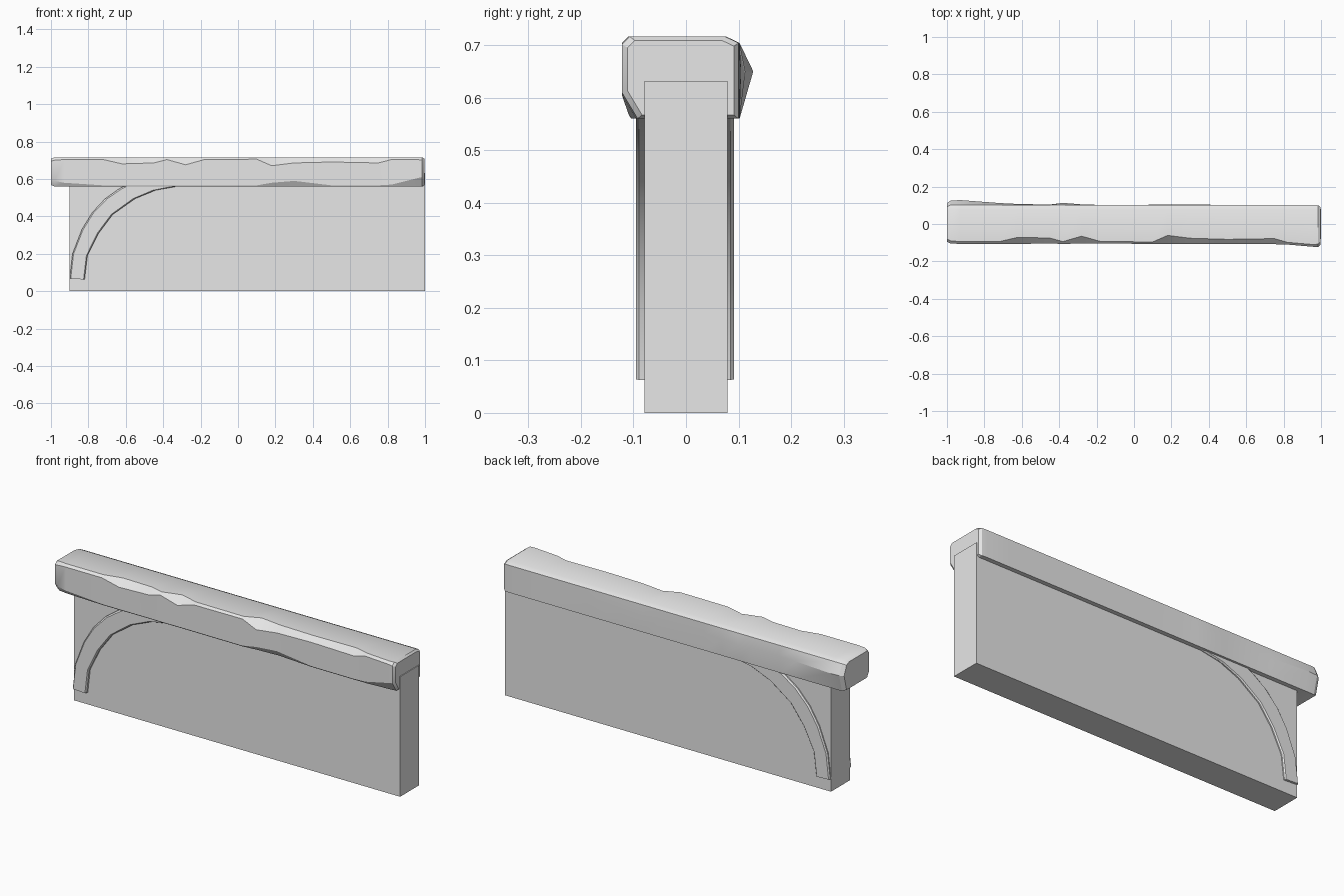
import bpy
import bmesh

cube = bpy.data.objects.get("Cube")
if cube:
    bpy.data.objects.remove(cube, do_unlink=True)

grey = bpy.data.materials.new("plain_grey")
grey.use_nodes = True
GREY = (0.8, 0.8, 0.8, 1)
grey.diffuse_color = GREY
for node in grey.node_tree.nodes:
    if node.type == 'BSDF_PRINCIPLED':
        node.inputs["Base Color"].default_value = GREY


def finish(name, bm, smooth_angle=None):
    """Turn a bmesh into a named object, with optional smooth shading."""
    bmesh.ops.recalc_face_normals(bm, faces=bm.faces)
    mesh = bpy.data.meshes.new(name)
    bm.to_mesh(mesh)
    bm.free()
    mesh.materials.append(grey)
    obj = bpy.data.objects.new(name, mesh)
    bpy.context.collection.objects.link(obj)
    if smooth_angle:
        bpy.ops.object.select_all(action='DESELECT')
        obj.select_set(True)
        bpy.context.view_layer.objects.active = obj
        bpy.ops.object.shade_smooth_by_angle(angle=smooth_angle)
    return obj


def loft(bm, rings):
    """Skin closed rings of points and cap both ends."""
    loops = [[bm.verts.new(p) for p in ring] for ring in rings]
    for a, b in zip(loops, loops[1:]):
        for i in range(len(a)):
            j = (i + 1) % len(a)
            bm.faces.new((a[i], a[j], b[j], b[i]))
    bm.faces.new(loops[0])
    bm.faces.new(loops[-1])


# Wall panel
bm = bmesh.new()
bmesh.ops.create_cube(bm, size=1)
for v in bm.verts:
    v.co.x = 1.0 if v.co.x > 0 else -0.9
    v.co.y *= 0.158
    v.co.z = 0.632 if v.co.z > 0 else 0
finish("wall_panel", bm)


# Rough-hewn top beam: x, front depth, back depth, upper and lower front chamfers
BOTTOM, TOP = 0.56, 0.716
STATIONS = [
    (-0.98, 0.105, 0.125, 0.015, 0.03),
    (-0.93, 0.106, 0.128, 0.012, 0.02),
    (-0.72, 0.106, 0.112, 0.012, 0.006),
    (-0.62, 0.106, 0.107, 0.035, 0.006),
    (-0.45, 0.105, 0.104, 0.03, 0.006),
    (-0.38, 0.106, 0.113, 0.012, 0.006),
    (-0.28, 0.105, 0.105, 0.04, 0.006),
    (-0.18, 0.105, 0.102, 0.012, 0.006),
    (0.1, 0.106, 0.103, 0.01, 0.006),
    (0.18, 0.106, 0.104, 0.045, 0.02),
    (0.3, 0.106, 0.104, 0.03, 0.03),
    (0.5, 0.107, 0.102, 0.025, 0.006),
    (0.75, 0.108, 0.102, 0.03, 0.006),
    (0.82, 0.11, 0.102, 0.012, 0.01),
    (0.96, 0.122, 0.102, 0.012, 0.045),
    (0.985, 0.122, 0.1, 0.015, 0.05),
]


def section(x, front, back, upper, lower):
    side = min(back, 0.102)
    return [(x, y, z) for y, z in (
        (-front + lower * 0.6, BOTTOM), (-front, BOTTOM + lower),
        (-front, TOP - upper), (-front + upper, TOP),
        (side - 0.025, TOP), (side, TOP - 0.012),
        (back, 0.65), (side, BOTTOM))]


def end_ring(ring, x, scale):
    """Copy a section, shrunk about its centre, to soften a beam end."""
    mid = (BOTTOM + TOP) / 2
    return [(x, y * scale, mid + (z - mid) * scale) for _, y, z in ring]


rings = [section(*s) for s in STATIONS]
rings.insert(0, end_ring(rings[0], -1.0, 0.9))
rings.append(end_ring(rings[-1], 0.996, 0.91))
bm = bmesh.new()
loft(bm, rings)
finish("top_beam", bm, 0.5)


# Curved braces, one on each side of the wall
OUTER = [(-0.9, 0.067), (-0.885, 0.2), (-0.835, 0.33), (-0.78, 0.42),
         (-0.71, 0.495), (-0.64, 0.545), (-0.57, 0.585)]
INNER = [(-0.82, 0.063), (-0.805, 0.19), (-0.745, 0.31), (-0.67, 0.41),
         (-0.55, 0.495), (-0.44, 0.54), (-0.3, 0.565)]
for name, side, depth in (("front_brace", -1, 0.095), ("back_brace", 1, 0.091)):
    bm = bmesh.new()
    rings = []
    for (ox, oz), (ix, iz) in zip(OUTER, INNER):
        # small chamfers along the exposed edges
        ex, ez = (ix - ox) * 0.07, (iz - oz) * 0.07
        rings.append([
            (ox, side * 0.06, oz), (ox, side * (depth - 0.006), oz),
            (ox + ex, side * depth, oz + ez),
            (ix - ex, side * depth, iz - ez),
            (ix, side * (depth - 0.006), iz), (ix, side * 0.06, iz)])
    loft(bm, rings)
    finish(name, bm, 0.5)
